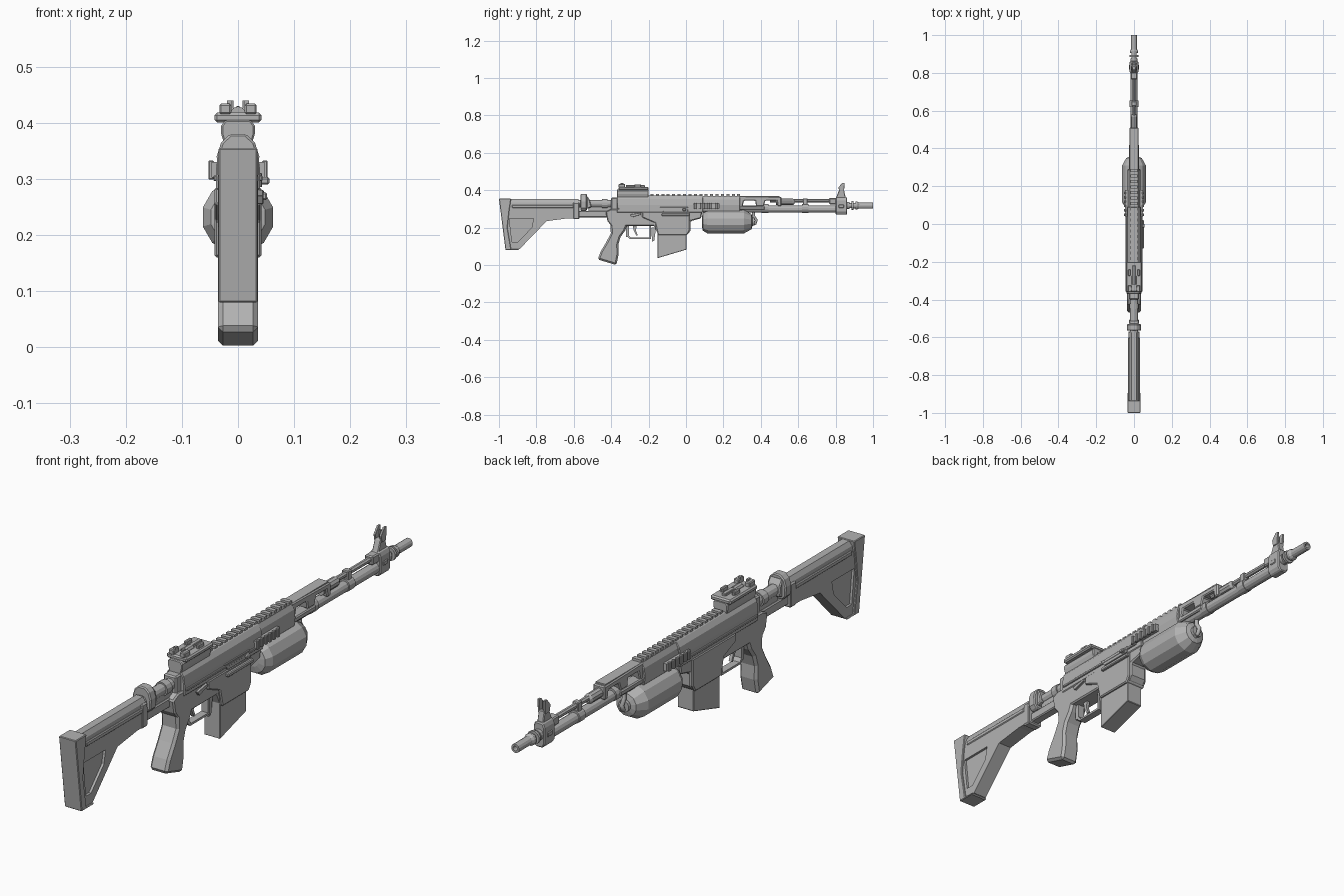
import bpy, bmesh, math
from mathutils import Vector

grey = bpy.data.materials.new("gunmetal grey")
grey.diffuse_color = (0.45, 0.45, 0.45, 1)


def finish(name, bm, bevel=0.0, segs=1):
    bmesh.ops.recalc_face_normals(bm, faces=bm.faces)
    me = bpy.data.meshes.new(name)
    bm.to_mesh(me)
    bm.free()
    me.materials.append(grey)
    ob = bpy.data.objects.new(name, me)
    bpy.context.collection.objects.link(ob)
    if bevel:
        m = ob.modifiers.new("bevel", 'BEVEL')
        m.width, m.segments, m.limit_method = bevel, segs, 'ANGLE'
        m.angle_limit = math.radians(40)
    return ob


def extrude(name, pts, vec, bevel):
    bm = bmesh.new()
    f = bm.faces.new([bm.verts.new(p) for p in pts])
    r = bmesh.ops.extrude_face_region(bm, geom=[f])
    bmesh.ops.translate(bm, vec=vec, verts=[v for v in r['geom'] if isinstance(v, bmesh.types.BMVert)])
    return finish(name, bm, bevel)


def side(name, yz, hw, bevel=0.0, x=0.0):
    """Side-view profile (y, z) extruded across x."""
    return extrude(name, [(x - hw, y, z) for y, z in yz], (2 * hw, 0, 0), bevel)


def section(name, xz, y0, y1, bevel=0.0):
    """Right half of a cross-section (x, z), mirrored, extruded along y."""
    full = xz + [(-x, z) for x, z in reversed(xz)]
    return extrude(name, [(x, y0, z) for x, z in full], (0, y1 - y0, 0), bevel)


def box(name, x0, x1, y0, y1, z0, z1, bevel=0.0):
    return side(name, [(y0, z0), (y1, z0), (y1, z1), (y0, z1)], (x1 - x0) / 2, bevel, (x0 + x1) / 2)


def turned(name, z, rings, n=12, smooth=False):
    """Loft of circles along y from (y, radius) pairs; closed by end caps."""
    bm = bmesh.new()
    loops = [[bm.verts.new((r * math.cos(2 * math.pi * (i + .5) / n), y, z + r * math.sin(2 * math.pi * (i + .5) / n)))
              for i in range(n)] for y, r in rings]
    for a, b in zip(loops, loops[1:]):
        for i in range(n):
            bm.faces.new((a[i], a[(i + 1) % n], b[(i + 1) % n], b[i]))
    bm.faces.new(loops[0])
    bm.faces.new(loops[-1])
    return finish(name, bm)


def pipe(name, pts, r):
    cu = bpy.data.curves.new(name, 'CURVE')
    cu.dimensions, cu.bevel_depth, cu.bevel_resolution, cu.use_fill_caps = '3D', r, 1, True
    sp = cu.splines.new('POLY')
    sp.points.add(len(pts) - 1)
    for p, c in zip(sp.points, pts):
        p.co = (*c, 1)
    cu.materials.append(grey)
    ob = bpy.data.objects.new(name, cu)
    bpy.context.collection.objects.link(ob)


def cut(ob, cutter):
    m = ob.modifiers.new("cut", 'BOOLEAN')
    m.operation, m.object, m.solver = 'DIFFERENCE', cutter, 'EXACT'
    bpy.context.view_layer.objects.active = ob
    bpy.ops.object.modifier_apply(modifier="cut")
    bpy.data.objects.remove(cutter)


# Stock: recessed body, butt pad, comb and side ribs
stock = side("stock_body", [(-.985, .315), (-.57, .315), (-.57, .25), (-.63, .25), (-.745, .235),
                            (-.89, .085), (-.95, .085)], .028)
pocket = [(-.945, .25), (-.815, .25), (-.825, .20), (-.90, .122), (-.93, .122)]
for s in (-1, 1):
    cut(stock, side("pocket_cutter", pocket, .015, x=s * .034))
side("butt_pad", [(-1, .355), (-.935, .355), (-.945, .29), (-.955, .20), (-.935, .085), (-.89, .085),
                  (-.897, .08), (-.965, .08)], .035, .008)
section("stock_comb", [(.014, .352), (.024, .335), (.028, .305)], -.94, -.575)
for s in (-1, 1):
    box("stock_rib", s * .026 - .005, s * .026 + .005, -.93, -.60, .305, .322, .003)
box("stock_collar", -.03, .03, -.605, -.57, .245, .335, .005)

# Buffer tube, rear ring and lower strut
turned("buffer_tube", .328, [(-.60, .021), (-.33, .021)])
turned("tube_ring", .328, [(-.45, .026), (-.42, .026)])
box("tube_strut", -.018, .018, -.60, -.40, .255, .29, .004)
box("tube_rib", -.012, .012, -.52, -.37, .29, .312)
section("rear_ring", [(.014, .38), (.03, .365), (.038, .34), (.036, .305), (.024, .29)], -.565, -.53, .004)
side("ring_loop", [(-.53, .37), (-.515, .35), (-.505, .31), (-.53, .30)], .026, .004)

# Receiver
side("lower_receiver", [(-.43, .285), (-.42, .235), (-.40, .21), (-.17, .21), (-.15, .165), (.01, .165),
                        (.025, .185), (.025, .235), (.08, .25), (.09, .30), (-.40, .30)], .036, .005)
section("upper_receiver", [(.02, .372), (.034, .352), (.039, .32), (.039, .28)], -.37, .09, .003)
box("rear_block", -.026, .026, -.40, -.36, .275, .36, .005)
side("magazine_well", [(-.235, .285), (-.235, .255), (-.165, .225), (-.15, .16), (.005, .16), (.02, .185),
                       (.02, .285)], .042, .004)
side("magazine", [(-.152, .19), (.003, .19), (.003, .083), (-.152, .037)], .033, .002)
box("bolt_cover", .038, .052, -.13, .02, .262, .276, .003)
side("port_plate", [(-.14, .31), (.01, .31), (.01, .285), (-.12, .285)], .003, .001, .04)
side("selector", [(-.30, .27), (-.24, .28), (-.24, .27), (-.29, .255)], .005, .001, .04)
box("charging_handle", .036, .056, -.02, 0, .29, .303, .003)
for s in (-1, 1):
    box("receiver_rib", s * .039 - .005, s * .039 + .005, -.36, .06, .296, .306, .002)

# Grip, trigger and guard
side("grip", [(-.405, .225), (-.31, .225), (-.325, .185), (-.35, .15), (-.362, .11), (-.36, .06), (-.372, .0),
              (-.472, .03), (-.455, .075), (-.425, .125), (-.402, .17)], .036, .009)
box("guard_front", -.014, .014, -.195, -.186, .145, .215)
box("guard_bottom", -.014, .014, -.30, -.186, .138, .146)
box("guard_back", -.014, .014, -.32, -.305, .15, .215)
side("guard_corner", [(-.32, .16), (-.30, .138), (-.295, .146), (-.31, .165)], .014)
side("trigger", [(-.285, .215), (-.262, .215), (-.268, .185), (-.258, .16), (-.266, .157), (-.28, .185)], .006)
side("magazine_catch", [(-.185, .20), (-.16, .20), (-.17, .13), (-.182, .125)], .009)

# Top rail with teeth
box("rail_base", -.02, .02, -.20, .50, .355, .37)
for i in range(24):
    y = -.19 + i * .029
    if y < .29:
        box("rail_tooth", -.018, .018, y, y + .016, .37, .379)

# Rear sight
section("sight_mount", [(.022, .405), (.03, .395), (.03, .38), (.024, .36)], -.37, -.20, .003)
box("sight_plate", -.042, .042, -.36, -.20, .40, .418, .005)
for s in (-1, 1):
    box("sight_ear", s * .0225 - .0105, s * .0225 + .0105, -.36, -.325, .415, .434, .003)
    box("sight_knob", s * .016 - .004, s * .016 + .004, -.35, -.335, .43, .44)
    box("sight_wing", s * .025 - .006, s * .025 + .006, -.275, -.24, .415, .432, .003)
turned("sight_drum", .415, [(-.32, .014), (-.275, .014)], 10)
box("sight_leaf", -.008, .008, -.30, -.22, .415, .427, .002)

# Handguard: solid rear part, then an open-windowed front cover
section("handguard", [(.02, .37), (.03, .35), (.034, .32), (.03, .29), (.02, .28)], .08, .29, .003)
side("front_cover", [(.28, .37), (.51, .365), (.51, .315), (.49, .315), (.485, .345), (.425, .345), (.415, .315),
                     (.375, .315), (.37, .345), (.31, .345), (.30, .305), (.28, .305)], .024, .004)
box("guard_sill", -.027, .027, .28, .42, .295, .315, .004)
for s in (-1, 1):
    box("side_rail", s * .04 - .007, s * .04 + .007, .04, .18, .302, .33)
    for i in range(6):
        y = .043 + i * .023
        box("side_rail_tooth", s * .048 - .005, s * .048 + .005, y, y + .013, .299, .333, .002)

# Under-barrel canister with hook
turned("canister", .232, [(.085, .025), (.09, .05), (.115, .065), (.31, .065), (.35, .042), (.355, .025)])
box("canister_mount", -.022, .022, .11, .30, .27, .30)
turned("canister_cap", .232, [(.35, .022), (.366, .022)])
pipe("canister_hook", [(0, .35, .215), (0, .37, .222), (0, .376, .24), (0, .362, .26), (0, .36, .29)], .009)

# Barrel group
turned("main_barrel", .300, [(.25, .02), (.86, .02)])
turned("gas_rod", .343, [(.45, .010), (.83, .010)], 8)
turned("gas_sleeve", .338, [(.48, .018), (.57, .018), (.58, .012)], 10)
for y in (.405, .62):
    turned("barrel_band", .303, [(y, .0245), (y + .035, .0245)])
box("rod_clamp", -.013, .013, .625, .65, .30, .356, .003)
box("rod_end", -.017, .017, .765, .81, .325, .358, .004)

# Front sight block and post
section("front_sight_block", [(.016, .362), (.023, .345), (.023, .285), (.014, .27)], .80, .862, .004)
box("block_lug", -.026, .026, .815, .845, .305, .325, .004)
side("front_sight_base", [(.80, .355), (.855, .355), (.845, .40), (.818, .40)], .013, .003)
for s in (-1, 1):
    side("front_sight_ear", [(.82, .39), (.845, .39), (.848, .44), (.835, .44), (.815, .415)], .004, .001, s * .012)
box("front_sight_pin", -.003, .003, .83, .837, .395, .43)

# Muzzle with collars and a hollow bore
turned("muzzle", .318, [(.85, .02), (.875, .02), (.875, .013), (.885, .013), (.885, .025), (.895, .025),
                        (.895, .015), (.905, .015), (.905, .022), (.915, .022), (.925, .0165), (1.0, .0165),
                        (1.0, .009), (.95, .009)])
